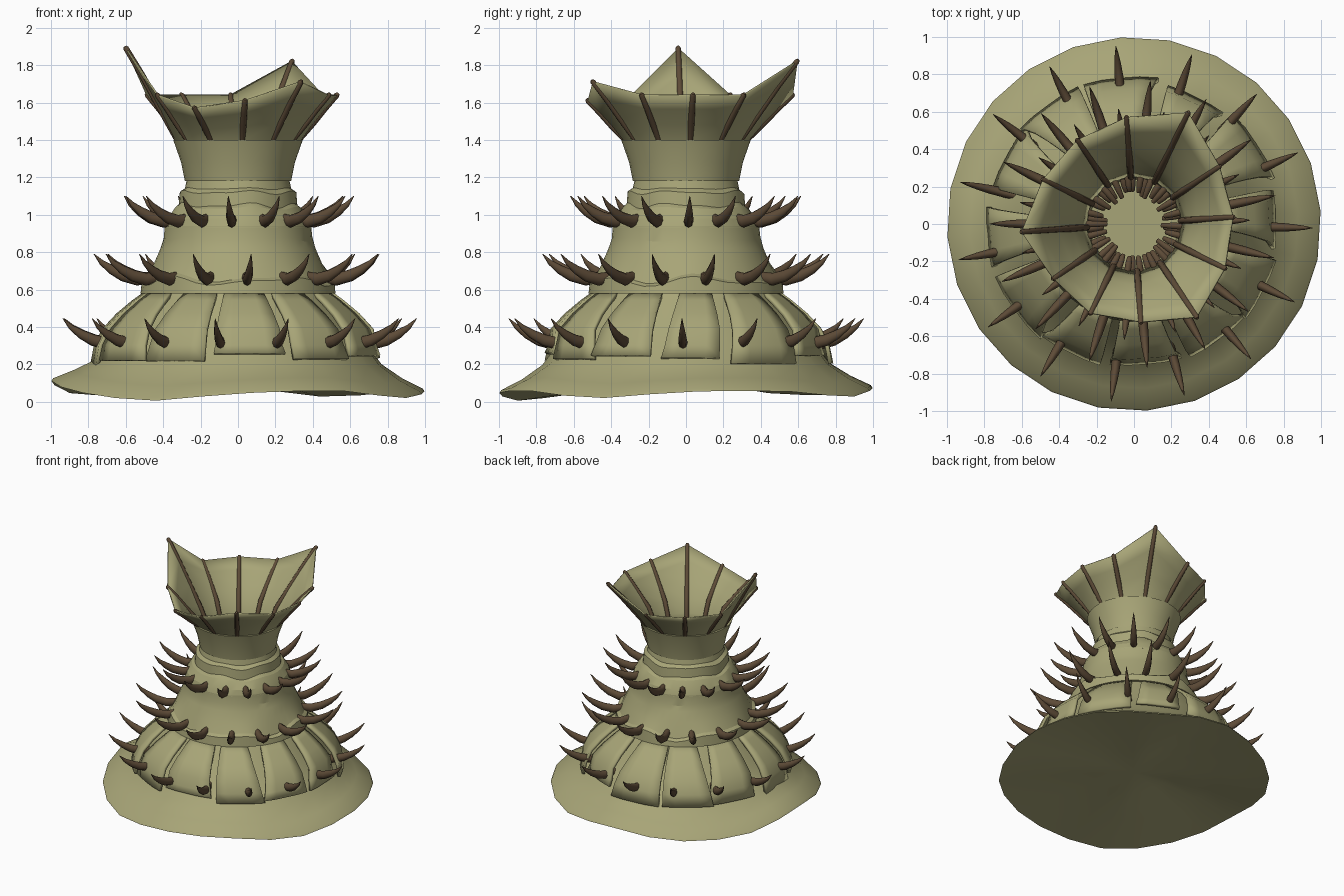
import bpy, bmesh, math, random
from mathutils import Vector

if "Cube" in bpy.data.objects:
    bpy.data.objects.remove(bpy.data.objects["Cube"])

random.seed(4)


def material(name, col):
    m = bpy.data.materials.new(name)
    m.diffuse_color = (*col, 1)
    m.use_nodes = True
    m.node_tree.nodes["Principled BSDF"].inputs["Base Color"].default_value = m.diffuse_color
    return m


OLIVE = material("olive_hide", (0.39, 0.375, 0.185))
BROWN = material("brown_horn", (0.11, 0.07, 0.038))


def polar(r, deg, z):
    a = math.radians(deg)
    return Vector((r * math.cos(a), r * math.sin(a), z))


def finish(name, bm, mat, angle=35, thick=0):
    bmesh.ops.recalc_face_normals(bm, faces=bm.faces)
    me = bpy.data.meshes.new(name)
    bm.to_mesh(me)
    bm.free()
    ob = bpy.data.objects.new(name, me)
    bpy.context.collection.objects.link(ob)
    me.materials.append(mat)
    if thick:
        mod = ob.modifiers.new("thickness", 'SOLIDIFY')
        mod.thickness = thick
        mod.offset = 0
    bpy.ops.object.select_all(action='DESELECT')
    ob.select_set(True)
    bpy.context.view_layer.objects.active = ob
    bpy.ops.object.shade_smooth_by_angle(angle=math.radians(angle))
    return ob


def skin(bm, rings, closed=True, caps=()):
    """Join rows of points with quads; caps lists row indices to fill."""
    vs = [[bm.verts.new(p) for p in ring] for ring in rings]
    n = len(vs[0])
    for a, b in zip(vs, vs[1:]):
        for i in range(n if closed else n - 1):
            j = (i + 1) % n
            bm.faces.new((a[i], a[j], b[j], b[i]))
    for c in caps:
        mid = bm.verts.new(sum((v.co for v in vs[c]), Vector()) / n)
        for i in range(n):
            bm.faces.new((vs[c][i], vs[c][(i + 1) % n], mid))


def lerp_loop(vals, deg):
    t = (deg % 360) / 360 * len(vals)
    i = int(t)
    f = t - i
    return vals[i % len(vals)] * (1 - f) + vals[(i + 1) % len(vals)] * f


def wobble(deg, k):
    a = math.radians(deg)
    return 0.6 * math.sin(5 * a + k) + 0.4 * math.sin(8 * a + 2 * k)


def revolve(name, prof, n=24, caps=(), angle=30, phase=0):
    """prof rows: radius, height, vertical waviness."""
    bm = bmesh.new()
    rings = [[polar(r, 360 * i / n + 4, z + w * wobble(360 * i / n, phase))
              for i in range(n)] for r, z, w in prof]
    skin(bm, rings, caps=caps)
    return finish(name, bm, OLIVE, angle)


def horn(bm, pts, radii, n=8, flat=1.0):
    """Tapered tube through pts; flat narrows it sideways."""
    rings = []
    for i, (p, r) in enumerate(zip(pts, radii)):
        d = (pts[min(i + 1, len(pts) - 1)] - pts[max(i - 1, 0)]).normalized()
        s = d.cross(Vector((0, 0, 1))).normalized()
        u = s.cross(d)
        rings.append([p + r * (s * flat * math.cos(t) + u * math.sin(t))
                      for t in (2 * math.pi * k / n for k in range(n))])
    skin(bm, rings, caps=(0, -1))


# thin ground skirt with a rippled rim
RIM = [.05, .055, .015, .075, .03, .03, .115, .05, -.005, .04, .06, .01]
bm = bmesh.new()
rings = []
for r, z, f in ((0.3, .08, .4), (0.65, .05, .8), (1, 0.005, 1), (.99, .02, 1), (.88, .085, .8),
                (.77, .18, .4), (.64, .37, 0), (.5, .585, 0)):
    rings.append([polar(r, 15 * i + 4, z + f * lerp_loop(RIM, 15 * i + 4)) for i in range(24)])
skin(bm, rings, caps=(0, -1))
finish("ground_skirt", bm, OLIVE, 40)

# stacked body tiers with ragged hems
revolve("lower_tier", [(.46, .58, 0), (.522, .58, 0), (.515, .645, .03), (.49, .66, .03), (.45, .74, 0),
                       (.415, .82, 0), (.398, .87, .014), (.392, .94, 0)], 48, angle=18, phase=1)
revolve("upper_tier", [(.36, .93, 0), (.393, .93, 0), (.378, .98, 0), (.34, 1.035, .012),
                       (.318, 1.05, .018), (.312, 1.12, .012), (.285, 1.14, .006), (.272, 1.2, 0)],
        48, angle=18, phase=3)
# neck and throat
revolve("neck", [(.285, 1.18, 0), (.305, 1.28, 0), (.347, 1.4, 0), (.33, 1.4, 0),
                 (.285, 1.28, 0), (.25, 1.18, 0), (.24, 1.05, 0)], 36, caps=(-1,))

# overlapping hide flaps around the foot
bm = bmesh.new()
for k in range(12):
    c = 5 + 30 * k + random.uniform(-2, 2)
    half = random.uniform(11.5, 15.5)
    drop = random.uniform(0, .07)
    lift = random.uniform(-.035, .005)
    prof = [(.49, .585), (.56, .535), (.645, .465), (.72, .385), (.765 + lift, .30), (.785 + lift, .26 - drop)]
    skew = random.uniform(-5, 5)
    rows = []
    for j, (r, z) in enumerate(prof):
        h = half * (.8 + .04 * j)
        rows.append([polar(r * (1 - .012 * (1 - abs(t))), c + skew * (j / 5 - .5) + h * t, z)
                     for t in (-1, -.5, 0, .5, 1)])
    skin(bm, rows, closed=False)
finish("foot_flaps", bm, OLIVE, 40, .022)

# three rows of upturned horns
for name, r0, r1, z0, off in (("lower_horns", .63, .955, .30, -1), ("middle_horns", .46, .77, .645, 11),
                              ("upper_horns", .335, .62, .955, 2)):
    bm = bmesh.new()
    for k in range(15):
        a = off + 24 * k + random.uniform(-1, 1)
        L = r1 - r0
        pts = [polar(r0 + L * u, a, z0 + h) for u, h in
               ((0, .022), (.25, .01), (.5, .03), (.7, .062), (.87, .1), (1, .145))]
        horn(bm, pts, (.03, .034, .031, .024, .014, .002), flat=.75)
    finish(name, bm, BROWN, 60)

# flared crown: tip radius and height for each of 12 ribs
TIPS = [(.53, 1.64), (.55, 1.64), (.66, 1.82), (.57, 1.64), (.54, 1.64), (.54, 1.64),
        (.6, 1.89), (.52, 1.64), (.53, 1.57), (.525, 1.61), (.6, 1.71), (.54, 1.64)]
bm_c, bm_r = bmesh.new(), bmesh.new()
rows = [[] for _ in range(6)]
for k, (r, z) in enumerate(TIPS):
    a = 4 + 30 * k
    path = [(.262, 1.2), (.29, 1.3), (.335, 1.4)]
    for t in (.35, .7, 1):
        path.append((.335 + (r - .335) * (.85 * t + .15 * t * t), 1.4 + (z - 1.4) * t))
    for row, (pr, pz) in zip(rows, path):
        row.append(polar(pr, a, pz))
    tube = [polar(pr - (.012 if i < 3 else 0), a, pz) for i, (pr, pz) in enumerate(path)]
    tube.append(tube[-1] + (tube[-1] - tube[-2]).normalized() * .012)
    horn(bm_r, tube, (.017, .017, .018, .018, .017, .015, .008))
skin(bm_c, rows)
finish("crown_membrane", bm_c, OLIVE, 40, .01)
finish("crown_ribs", bm_r, BROWN, 60)

# rings of small teeth pointing into the throat
bm = bmesh.new()
for ring, z in enumerate((1.2, 1.13)):
    for k in range(22):
        a = 360 / 22 * (k + ring / 2) + random.uniform(-3, 3)
        e = random.uniform(.145, .18)
        horn(bm, [polar(.262, a, z), polar(.21, a, z + .005), polar(e, a, z - .02)], (.018, .017, .012), 6)
finish("throat_teeth", bm, BROWN, 60)
